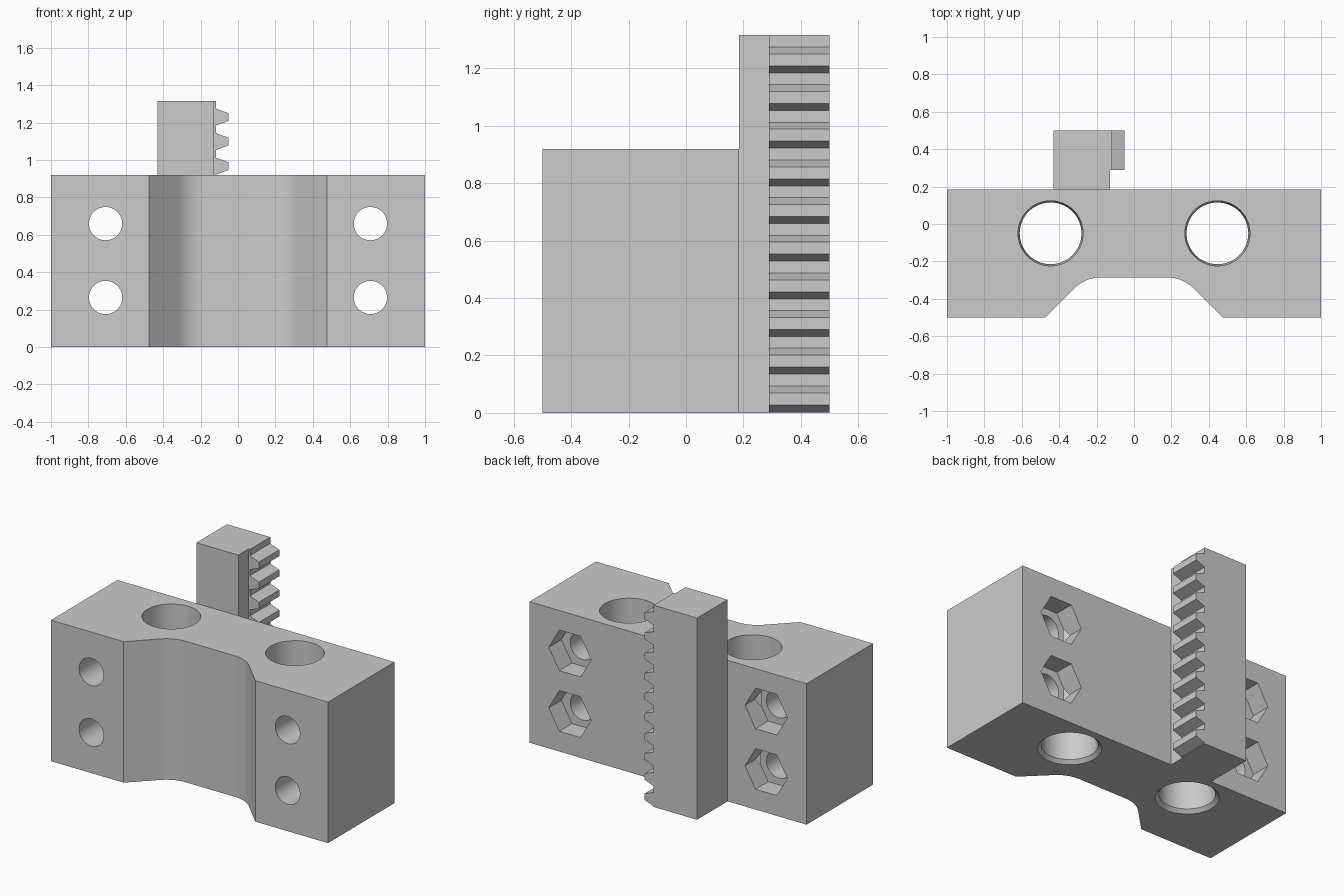
import bpy
import bmesh
import math
from mathutils import Matrix

cube = bpy.data.objects.get("Cube")
if cube:
    bpy.data.objects.remove(cube, do_unlink=True)

# One plain grey for everything
grey = bpy.data.materials.new("plain grey")
grey.use_nodes = True
GREY = (0.6, 0.6, 0.6, 1)
grey.diffuse_color = GREY
grey.node_tree.nodes["Principled BSDF"].inputs["Base Color"].default_value = GREY

BACK, FRONT, HEIGHT, TOP = 0.185, -0.5, 0.92, 1.316


def finish(name, bm):
    bmesh.ops.recalc_face_normals(bm, faces=bm.faces)
    mesh = bpy.data.meshes.new(name)
    bm.to_mesh(mesh)
    bm.free()
    mesh.materials.append(grey)
    obj = bpy.data.objects.new(name, mesh)
    bpy.context.collection.objects.link(obj)
    return obj


def extrude(bm, points, offset):
    """Solid prism from a closed outline of 3D points."""
    face = bm.faces.new([bm.verts.new(p) for p in points])
    new = bmesh.ops.extrude_face_region(bm, geom=[face])["geom"]
    verts = [v for v in new if isinstance(v, bmesh.types.BMVert)]
    bmesh.ops.translate(bm, verts=verts, vec=offset)


def lathe(bm, profile, place, sides):
    """Closed solid of revolution from (radius, height) rings."""
    rings = []
    for r, h in profile:
        rings.append([bm.verts.new(place @ Matrix.Rotation(2 * math.pi * i / sides, 4, "Z")
                                   @ Matrix.Translation((r, 0, h)).to_translation())
                      for i in range(sides)])
    for a, b in zip(rings, rings[1:]):
        for i in range(sides):
            j = (i + 1) % sides
            bm.faces.new((a[i], a[j], b[j], b[i]))
    bm.faces.new(rings[0])
    bm.faces.new(rings[-1])


def activate(obj):
    bpy.ops.object.select_all(action="DESELECT")
    obj.select_set(True)
    bpy.context.view_layer.objects.active = obj


# Block outline with a rounded trapezoid recess in the front
RECESS, FILLET, STEPS = -0.285, 0.205, 12
bend = 0.475 - (RECESS - FRONT)
arc_x = bend - FILLET * math.tan(math.pi / 8)
half = [(1, BACK), (1, FRONT), (0.475, FRONT)]
for i in range(STEPS + 1):
    a = math.pi / 4 * (1 - i / STEPS)
    half.append((arc_x + FILLET * math.sin(a), RECESS - FILLET * (1 - math.cos(a))))
outline = half + [(-x, y) for x, y in reversed(half)]
bm = bmesh.new()
extrude(bm, [(x, y, 0) for x, y in outline], (0, 0, HEIGHT))
block = finish("carriage_block", bm)

# Cutters: rod bores, bolt holes and hexagonal nut pockets
bores, bolts, pockets = bmesh.new(), bmesh.new(), bmesh.new()
for side in (-1, 1):
    lathe(bores, [(0.207, -0.02), (0.165, 0.022), (0.174, HEIGHT), (0.1742, HEIGHT + 0.02)],
          Matrix.Translation((side * 0.446, -0.05, 0)), 64)
    for z in (0.265, 0.66):
        place = Matrix.Translation((side * 0.708, 0, z)) @ Matrix.Rotation(math.pi / 2, 4, "X")
        lathe(bolts, [(0.089, -0.3), (0.089, 0.6)], place, 48)
        lathe(pockets, [(0.153, -BACK - 0.05), (0.153, -BACK + 0.13)], place, 6)

for name, cut in (("bore_cutter", bores), ("nut_pocket_cutter", pockets),
                  ("bolt_hole_cutter", bolts)):
    cutter = finish(name, cut)
    cutter.hide_render = True
    mod = block.modifiers.new(name, "BOOLEAN")
    mod.operation = "DIFFERENCE"
    mod.solver = "EXACT"
    mod.object = cutter
    activate(block)
    bpy.ops.object.modifier_apply(modifier=name)
    bpy.data.objects.remove(cutter, do_unlink=True)
bpy.ops.object.shade_smooth_by_angle(angle=math.radians(25))

# Spacer bar joining the rack to the block
LEFT, ROOT, TIP, MID, REAR = -0.43, -0.117, -0.052, 0.29, 0.5
bm = bmesh.new()
extrude(bm, [(LEFT, BACK, 0), (-0.127, BACK, 0), (-0.127, MID, 0), (LEFT, MID, 0)], (0, 0, TOP))
finish("rack_spacer", bm)

# Toothed rack: ten trapezoid teeth
PITCH = 0.1312
profile = [(LEFT, 0), (ROOT, 0)]
for i in range(10):
    z = 0.004 + i * PITCH
    profile += [(ROOT, z), (TIP, z + 0.024), (TIP, z + 0.066), (ROOT, z + 0.09)]
profile += [(ROOT, TOP), (LEFT, TOP)]
bm = bmesh.new()
extrude(bm, [(x, MID, z) for x, z in profile], (0, REAR - MID, 0))
finish("gear_rack", bm)
